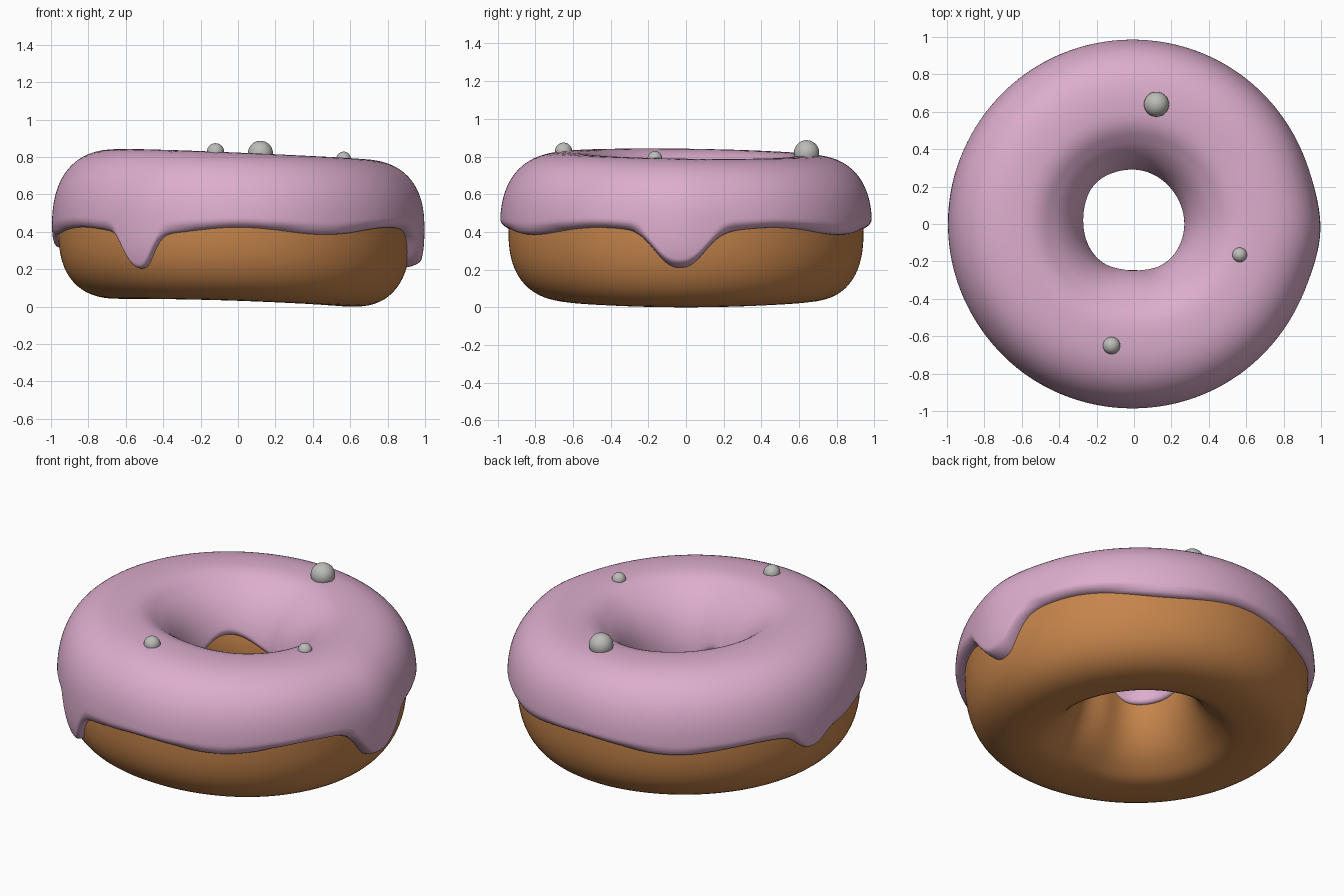
import bpy, bmesh, math
from math import sin, cos, pi, radians

if "Cube" in bpy.data.objects:
    bpy.data.objects.remove(bpy.data.objects["Cube"])

N, M = 288, 64   # steps around the ring / around the section


def material(name, rgb):
    m = bpy.data.materials.new(name)
    m.diffuse_color = (*rgb, 1)
    m.use_nodes = True
    m.node_tree.nodes["Principled BSDF"].inputs["Base Color"].default_value = m.diffuse_color
    return m


def bump(t, deg, w, p=2.0):
    """Smooth bump of height 1 at an angle around the ring."""
    d = abs((t - radians(deg) + pi) % (2 * pi) - pi)
    return math.exp(-(d / w) ** p)


def spow(v, e):
    return math.copysign(abs(v) ** e, v)


ZC = 0.41


def section(t, phi, inner, outer, top, bottom):
    """Point on the ring surface: squarish outside, round inside."""
    rc, a = (inner + outer) / 2, (outer - inner) / 2
    c, s = cos(phi), sin(phi)
    e = 0.8 if c > 0 else 0.8 + 0.2 * min(1, abs(c) * 2)
    r = rc + a * spow(c, e)
    z = ZC + (top - ZC if s > 0 else ZC - bottom) * spow(s, e)
    return r * cos(t), r * sin(t), z


def top_z(t):
    return 0.815 - 0.028 * cos(t - radians(18))


def hole(t):
    return 0.02 * bump(t, 90, 0.7)


def dough_point(t, phi):
    inner = 0.295 - 0.05 * bump(t, 268, 0.45) + hole(t)
    bottom = 0.042 * (1 - ((1 + cos(t)) / 2) ** 2)
    return section(t, phi, inner, 0.942 - 0.018 * cos(t), top_z(t) - 0.045, bottom)


def icing_point(t, phi):
    inner = 0.268 - 0.031 * bump(t, 268, 0.45) + hole(t)
    outer = 0.987 - 0.008 * cos(t) + 0.018 * bump(t, -2, 0.2)
    return section(t, phi, inner, outer, top_z(t), 0.02)


def outer_edge(t):
    """Height of the icing's lower outer edge, with three drips."""
    z = 0.405 + 0.02 * cos(6 * (t - radians(270)))
    for deg, w, low in ((-2, 0.17, 0.22), (236.5, 0.11, 0.195), (170, 0.12, 0.31)):
        z += (low - z) * bump(t, deg, w, 2.5)
    return z


def inner_edge(t):
    return 0.40 + 0.13 * bump(t, 135, 0.65) + 0.09 * bump(t, 268, 0.35)


def phi_at(z, e):
    return math.asin(spow((z - ZC) / 0.39, 1 / e))


def ring_mesh(name, rows, closed, mat):
    """Skin a grid of points that wraps around the ring."""
    bm = bmesh.new()
    grid = [[bm.verts.new(p) for p in row] for row in rows]
    n, m = len(grid), len(grid[0])
    for i in range(n):
        for j in range(m if closed else m - 1):
            a, b, k = grid[i], grid[(i + 1) % n], (j + 1) % m
            bm.faces.new((a[j], b[j], b[k], a[k]))
    for f in bm.faces:
        f.smooth = True
    me = bpy.data.meshes.new(name)
    bm.to_mesh(me)
    bm.free()
    me.materials.append(mat)
    ob = bpy.data.objects.new(name, me)
    bpy.context.collection.objects.link(ob)
    return ob


brown = material("baked brown", (0.56, 0.23, 0.07))
pink = material("pink icing", (0.72, 0.42, 0.61))
grey = material("pearl grey", (0.5, 0.5, 0.48))
angles = [2 * pi * i / N for i in range(N)]

# Dough ring
ring_mesh("dough", [[dough_point(t, 2 * pi * j / M) for j in range(M)] for t in angles], True, brown)

# Icing shell, thinning to a rounded rim at both edges
rows = []
for t in angles:
    p0, p1 = phi_at(outer_edge(t), 0.8), pi - phi_at(inner_edge(t), 1.0)
    row = []
    for j in range(M + 1):
        u = sin(pi / 2 * (2 * j / M - 1))
        phi = p0 + (p1 - p0) * (u + 1) / 2
        w = math.sqrt(max(0, 1 - max(0, (abs(u) - 0.95) / 0.05) ** 2))
        d, c = dough_point(t, phi), icing_point(t, phi)
        row.append([a + (b - a) * w for a, b in zip(d, c)])
    rows.append(row)
ring_mesh("icing", rows, False, pink)

# Pearl sprinkles
for i, (x, y, z, r) in enumerate(((0.12, 0.64, 0.82, 0.067),
                                  (-0.12, -0.65, 0.828, 0.046),
                                  (0.565, -0.165, 0.79, 0.039))):
    bpy.ops.mesh.primitive_uv_sphere_add(segments=32, ring_count=16, radius=r, location=(x, y, z))
    ob = bpy.context.object
    ob.name = f"sprinkle_{i + 1}"
    ob.data.materials.append(grey)
    bpy.ops.object.shade_smooth()
